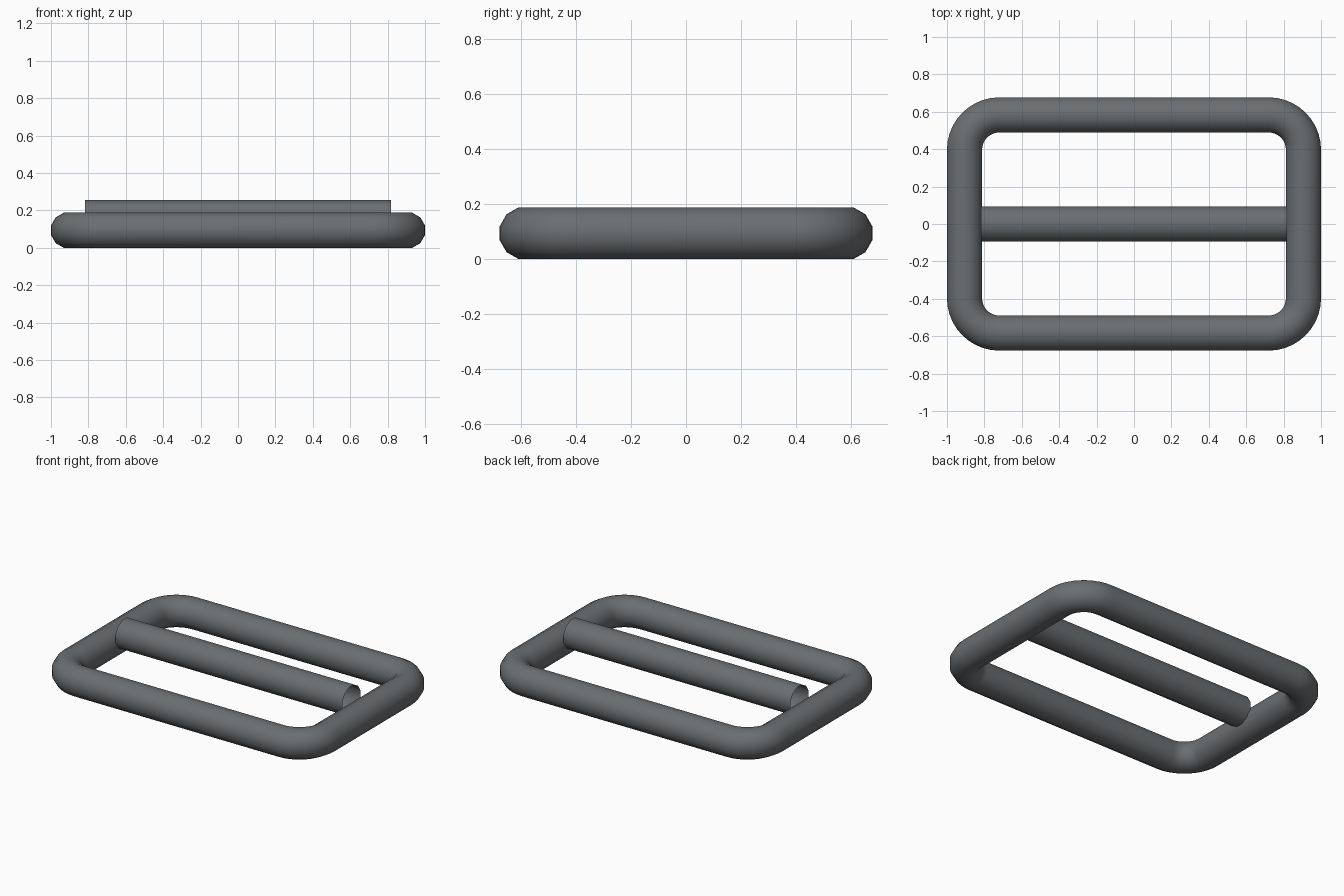
import bpy, bmesh
from math import sin, cos, pi
from mathutils import Vector

if "Cube" in bpy.data.objects:
    bpy.data.objects.remove(bpy.data.objects["Cube"])

SIDES = 12
R = 0.094                       # flat-to-centre radius of the wire
RV = R / cos(pi / SIDES)        # vertex radius

metal = bpy.data.materials.new("dark_metal")
metal.diffuse_color = (0.145, 0.158, 0.168, 1)
metal.use_nodes = True
metal.node_tree.nodes["Principled BSDF"].inputs["Base Color"].default_value = metal.diffuse_color


def sweep(name, path, closed):
    """Sweep a round section along (centre, outward direction) stations."""
    bm = bmesh.new()
    rings = []
    for centre, out in path:
        ring = []
        for i in range(SIDES):
            a = 2 * pi * (i + 0.5) / SIDES
            ring.append(bm.verts.new(centre + out * RV * cos(a) + Vector((0, 0, RV * sin(a)))))
        rings.append(ring)
    n = len(rings)
    for k in range(n if closed else n - 1):
        a, b = rings[k], rings[(k + 1) % n]
        for i in range(SIDES):
            j = (i + 1) % SIDES
            bm.faces.new((a[i], b[i], b[j], a[j]))
    bmesh.ops.recalc_face_normals(bm, faces=bm.faces)
    mesh = bpy.data.meshes.new(name)
    bm.to_mesh(mesh)
    bm.free()
    mesh.materials.append(metal)
    obj = bpy.data.objects.new(name, mesh)
    bpy.context.collection.objects.link(obj)
    bpy.ops.object.select_all(action='DESELECT')
    obj.select_set(True)
    bpy.context.view_layer.objects.active = obj
    bpy.ops.object.shade_smooth_by_angle(angle=pi / 4)
    return obj


# Rounded rectangular frame
CORNER, STEPS = 0.186, 10
cx, cy = 1 - R - CORNER, 0.677 - R - CORNER
path = []
for q, (sx, sy) in enumerate(((1, 1), (-1, 1), (-1, -1), (1, -1))):
    for s in range(STEPS + 1):
        a = (q + s / STEPS) * pi / 2
        out = Vector((cos(a), sin(a), 0))
        path.append((Vector((sx * cx, sy * cy, R)) + out * CORNER, out))
sweep("buckle_frame", path, True)

# Raised centre bar, an open-ended tube
side = Vector((0, 1, 0))
sweep("centre_bar", [(Vector((x, 0, 0.161)), side) for x in (-0.817, 0.817)], False)
